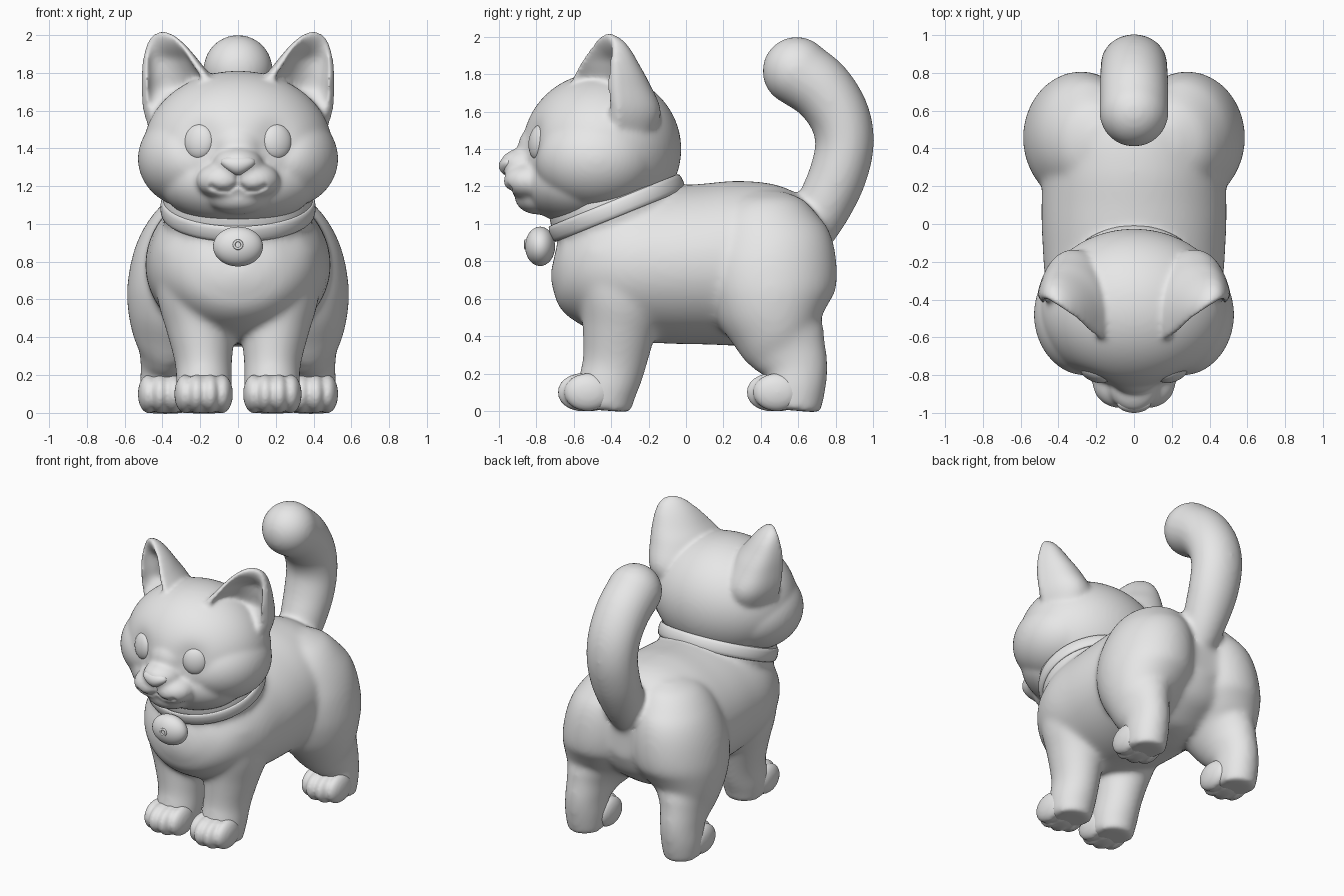
import bpy, bmesh, math
from mathutils import Vector, Matrix

if "Cube" in bpy.data.objects:
    bpy.data.objects.remove(bpy.data.objects["Cube"])

clay = bpy.data.materials.new("plain grey")
clay.use_nodes = True
GREY = (0.8, 0.8, 0.8, 1)
clay.diffuse_color = GREY
clay.node_tree.nodes["Principled BSDF"].inputs["Base Color"].default_value = GREY


def ball(bm, pos, radii, turn=0.0, tilt=0.0):
    m = (Matrix.Translation(pos) @ Matrix.Rotation(turn, 4, 'Z')
         @ Matrix.Rotation(tilt, 4, 'X') @ Matrix.Diagonal((*radii, 1)))
    return bmesh.ops.create_uvsphere(bm, u_segments=64, v_segments=40, radius=1, matrix=m)["verts"]


def pair(bm, pos, radii):
    for s in (1, -1):
        ball(bm, (s * pos[0], pos[1], pos[2]), radii)


def loft(bm, rings):
    loops = [[bm.verts.new(p) for p in ring] for ring in rings]
    n = len(loops[0])
    for a, b in zip(loops, loops[1:]):
        for i in range(n):
            j = (i + 1) % n
            bm.faces.new((a[i], a[j], b[j], b[i]))
    bm.faces.new(loops[0][::-1])
    bm.faces.new(loops[-1])


def spline(ctrl, steps=8):
    # smooth interpolation through control tuples
    c = [Vector(p) for p in ctrl]
    c = [c[0] * 2 - c[1]] + c + [c[-1] * 2 - c[-2]]
    out = []
    for p, q, r, s in zip(c, c[1:], c[2:], c[3:]):
        for k in range(steps):
            t = k / steps
            out.append((q * 2 + (r - p) * t + (p * 2 - q * 5 + r * 4 - s) * t * t
                        + (q * 3 - p - r * 3 + s) * t ** 3) / 2)
    return out + [c[-2]]


def tube(bm, ctrl, n=64):
    # control: x, y, z, radius sideways, radius across
    pts = spline(ctrl)
    rings = []
    for i, p in enumerate(pts):
        t = Vector(pts[min(i + 1, len(pts) - 1)][:3]) - Vector(pts[max(i - 1, 0)][:3])
        t.x = 0
        up = t.normalized().cross(Vector((1, 0, 0)))
        ang = [math.tau * k / n for k in range(n)]
        rings.append([Vector(p[:3]) + Vector((p[3] * math.cos(a), 0, 0)) + up * p[4] * math.sin(a)
                      for a in ang])
    loft(bm, rings)


def finish(name, bm, voxel=0, smooth=0):
    bmesh.ops.recalc_face_normals(bm, faces=bm.faces)
    me = bpy.data.meshes.new(name)
    bm.to_mesh(me)
    bm.free()
    ob = bpy.data.objects.new(name, me)
    bpy.context.collection.objects.link(ob)
    if voxel:
        # fuse the overlapping volumes into one soft skin
        r = ob.modifiers.new("fuse", 'REMESH')
        r.mode, r.voxel_size = 'VOXEL', voxel
        s = ob.modifiers.new("soften", 'SMOOTH')
        s.factor, s.iterations = 0.5, smooth
        dg = bpy.context.evaluated_depsgraph_get()
        ob.data = bpy.data.meshes.new_from_object(ob.evaluated_get(dg))
        ob.modifiers.clear()
        ob.data.name = name
    ob.data.materials.clear()
    ob.data.materials.append(clay)
    ob.data.polygons.foreach_set("use_smooth", [True] * len(ob.data.polygons))
    return ob


def press(ob, line, depth, width, limit):
    # push a groove or dent into the front along a line of (x, z) points
    segs = [(Vector(a), Vector(b)) for a, b in zip(line, line[1:])]
    for v in ob.data.vertices:
        if v.co.y > limit:
            continue
        p = Vector((abs(v.co.x), v.co.z))
        d = 9.0
        for a, b in segs:
            t = max(0, min(1, (p - a).dot(b - a) / (b - a).length_squared))
            d = min(d, (p - a - (b - a) * t).length)
        v.co.y += depth * math.exp(-(d / width) ** 2)


# body: torso, neck, tail and legs, the hind legs running up into the haunches
bm = bmesh.new()
tube(bm, [(0, -.705, .82, .08, .08), (0, -.66, .81, .23, .2), (0, -.55, .79, .37, .32),
          (0, -.35, .78, .46, .40), (0, -.1, .78, .485, .42), (0, .1, .785, .49, .43),
          (0, .3, .79, .48, .44), (0, .5, .79, .45, .41), (0, .65, .78, .34, .3),
          (0, .74, .78, .12, .12)])
ball(bm, (0, -.375, 1.09), (.40, .362, .35), tilt=.385)
tube(bm, [(0, .60, .85, .09, .11), (0, .67, .97, .13, .135), (0, .75, 1.12, .155, .15),
          (0, .815, 1.27, .17, .155), (0, .848, 1.43, .175, .157), (0, .818, 1.58, .179, .164),
          (0, .722, 1.72, .182, .174), (0, .59, 1.817, .183, .182)])
ball(bm, (0, .592, 1.817), (.184, .184, .184))
for s in (1, -1):
    tube(bm, [(s * .27, -.33, .85, .17, .26), (s * .235, -.34, .6, .19, .23),
              (s * .20, -.36, .42, .175, .195), (s * .182, -.385, .25, .15, .17),
              (s * .18, -.42, .12, .148, .16), (s * .18, -.43, .002, .13, .135)])
    tube(bm, [(s * .18, .44, 1.175, .06, .08), (s * .20, .44, 1.12, .18, .2),
              (s * .235, .44, 1.0, .25, .295), (s * .265, .45, .85, .288, .345),
              (s * .285, .455, .68, .3, .352), (s * .30, .465, .55, .283, .315),
              (s * .335, .495, .43, .225, .25), (s * .367, .54, .34, .158, .22),
              (s * .38, .585, .24, .135, .175), (s * .385, .59, .13, .135, .158),
              (s * .385, .58, .002, .125, .14)])
finish("body", bm, .015, 25)

# paws with four soft toes each
for name, x, y in (("front", .182, -.55), ("hind", .375, .46)):
    for s, side in ((1, "left"), (-1, "right")):
        bm = bmesh.new()
        ball(bm, (s * x, y + .03, .1), (.155, .15, .102))
        for dx, back in ((-.098, .035), (-.037, 0), (.037, 0), (.098, .035)):
            ball(bm, (s * x + dx, y + back - .01, .1), (.057, .127, .102))
        finish(f"{name}_{side}_paw", bm, .01, 12)

# head: skull, cheeks, jaw, muzzle and scooped ears
bm = bmesh.new()
ball(bm, (0, -.45, 1.40), (.50, .425, .41))
ball(bm, (0, -.57, 1.225), (.42, .30, .235))
pair(bm, (.235, -.48, 1.345), (.295, .33, .265))
ball(bm, (0, -.81, 1.40), (.14, .09, .12))
ball(bm, (0, -.87, 1.32), (.13, .125, .085))
pair(bm, (.08, -.84, 1.23), (.14, .135, .098))
ball(bm, (0, -.79, 1.14), (.16, .125, .09))
EAR = [(1.45, .31, -.46, .17, .26), (1.6, .32, -.48, .22, .32), (1.75, .33, -.495, .22, .27),
       (1.85, .36, -.475, .178, .2), (1.93, .382, -.45, .132, .135), (1.98, .395, -.435, .09, .085),
       (2.005, .40, -.43, .055, .05), (2.018, .40, -.425, .025, .025)]
arc = [math.pi * k / 20 for k in range(21)]
for s in (1, -1):
    rings = []
    for z, cx, cy, w, d in spline(EAR, 4):
        cup = .55 * max(0, min(1, (z - 1.58) / .14, (2 - z) / .12))
        section = [(w * math.cos(a), d * abs(math.sin(a)) ** .75) for a in arc]
        section += [(-.78 * w * math.cos(a), d * (cup * math.sin(a) - .08)) for a in arc]
        rings.append([Vector((s * (cx + .84 * u - .27 * v), cy + .54 * u + v, z))
                      for u, v in section])
    loft(bm, rings)
head = finish("head", bm, .012, 20)
press(head, [(.2, 1.43), (.2, 1.46)], .03, .1, -.6)
press(head, [(0, 1.27), (0, 1.21), (.05, 1.175), (.1, 1.175), (.14, 1.195)], .018, .016, -.75)

# eyes
for s, side in ((1, "left"), (-1, "right")):
    bm = bmesh.new()
    ball(bm, (s * .205, -.785, 1.435), (.085, .05, .095), s * .4, -.1)
    finish(side + "_eye", bm)

# nose: narrows to a point below
bm = bmesh.new()
for v in ball(bm, (0, -.948, 1.31), (.085, .052, .052)):
    v.co.x *= 1 + (v.co.z - 1.31) * 8
finish("nose", bm)

# collar: flat band tilted up at the back
bm = bmesh.new()
tilt = Matrix.Translation((0, -.37, 1.085)) @ Matrix.Rotation(.385, 4, 'X')
rings = []
for k in range(65):
    a = math.tau * k / 64
    ring = []
    for j in range(12):
        b = math.tau * j / 12
        r = .014 * math.cos(b)
        ring.append(tilt @ Vector(((.397 + r) * math.cos(a), (.37 + r) * math.sin(a),
                                   .045 * math.sin(b))))
    rings.append(ring)
loft(bm, rings)
bmesh.ops.remove_doubles(bm, verts=bm.verts, dist=.0001)
bmesh.ops.delete(bm, geom=[f for f in bm.faces if len(f.verts) > 4], context='FACES_ONLY')
finish("collar", bm)

# bell with a small round eyelet
bm = bmesh.new()
ball(bm, (0, -.78, .88), (.132, .08, .105))
finish("bell", bm)
bpy.ops.mesh.primitive_torus_add(location=(0, -.858, .89), rotation=(math.pi / 2, 0, 0),
                                 major_radius=.021, minor_radius=.007,
                                 major_segments=24, minor_segments=8)
ring = bpy.context.object
ring.name = "bell_eyelet"
ring.data.materials.append(clay)
bpy.ops.object.shade_smooth()
